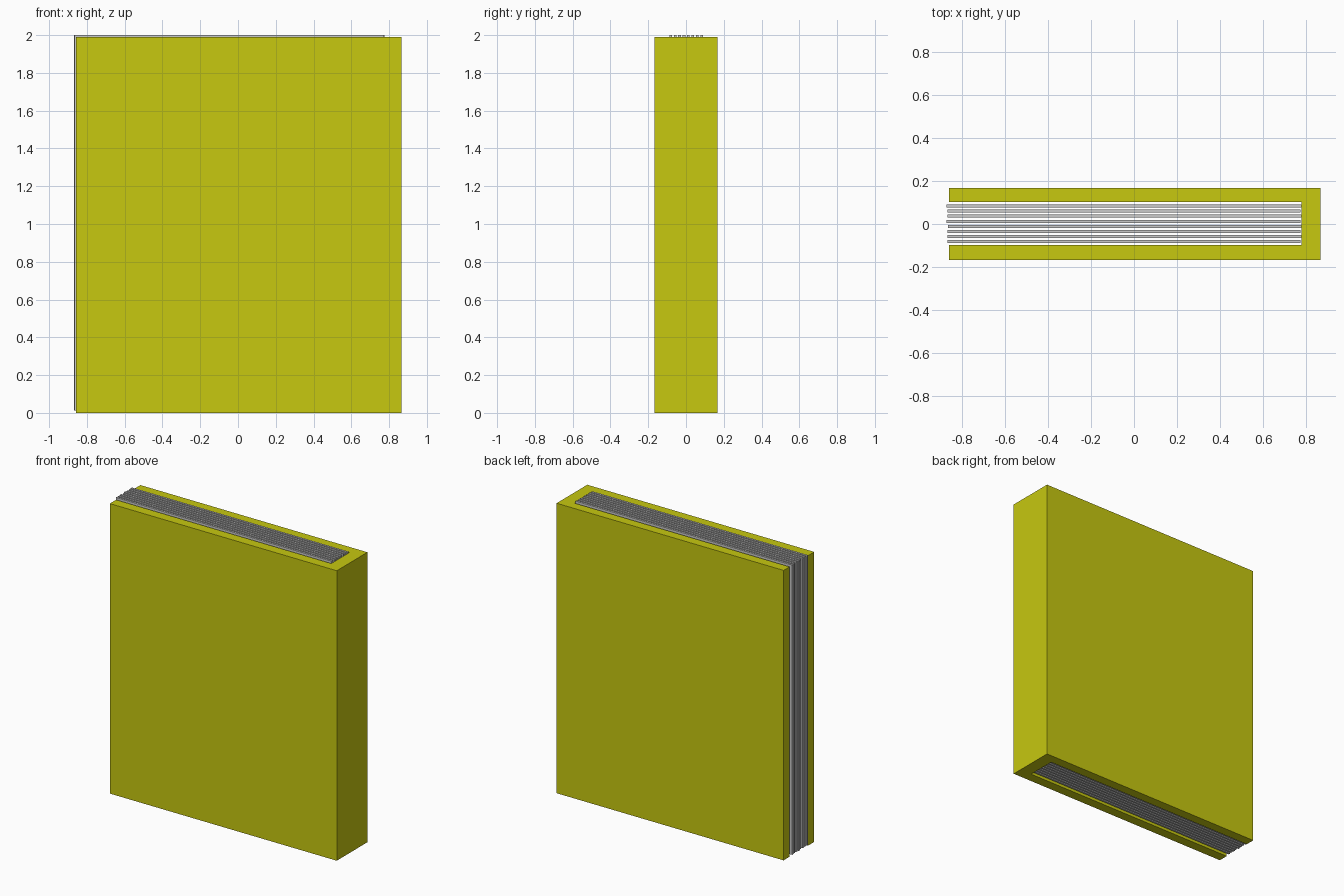
import bpy, bmesh

if "Cube" in bpy.data.objects:
    bpy.data.objects.remove(bpy.data.objects["Cube"])

yellow = bpy.data.materials.new("cover_yellow")
yellow.diffuse_color = (0.57, 0.58, 0.005, 1)
yellow.use_nodes = True
yellow.node_tree.nodes["Principled BSDF"].inputs["Base Color"].default_value = yellow.diffuse_color


def extrude(name, profile, z0, z1, mat=None):
    """Prism from a counter-clockwise xy profile."""
    bm = bmesh.new()
    face = bm.faces.new([bm.verts.new((x, y, z0)) for x, y in profile])
    top = bmesh.ops.extrude_face_region(bm, geom=[face])["geom"]
    bmesh.ops.translate(bm, vec=(0, 0, z1 - z0),
                        verts=[v for v in top if isinstance(v, bmesh.types.BMVert)])
    bmesh.ops.recalc_face_normals(bm, faces=bm.faces)
    mesh = bpy.data.meshes.new(name)
    bm.to_mesh(mesh)
    bm.free()
    ob = bpy.data.objects.new(name, mesh)
    bpy.context.collection.objects.link(ob)
    if mat:
        mesh.materials.append(mat)
    return ob


def rect(x0, x1, y0, y1):
    return [(x0, y0), (x1, y0), (x1, y1), (x0, y1)]


# Cover: U-shaped wrap with a seam edge along the spine
L, R, T, IN, Y = -0.857, 0.866, 0.166, 0.101, 0.777
extrude("book_cover", [(L, -T), (R, -T), (R, IN), (R, T), (L, T),
                       (L, IN), (Y, IN), (Y, -IN + 0.003), (L, -IN + 0.003)],
        0.0, 1.99, yellow)

# Pages: thin slabs with slightly uneven fore-edges
starts = [-0.866, -0.864, -0.866, -0.862, -0.869, -0.865, -0.865, -0.869]
for i, x0 in enumerate(starts):
    y = -0.081 + i * 0.0234
    x1 = 0.776 if i % 2 else 0.773
    extrude(f"page_{i + 1}", rect(x0, x1, y - 0.007, y + 0.007), 0.012, 2.0)
